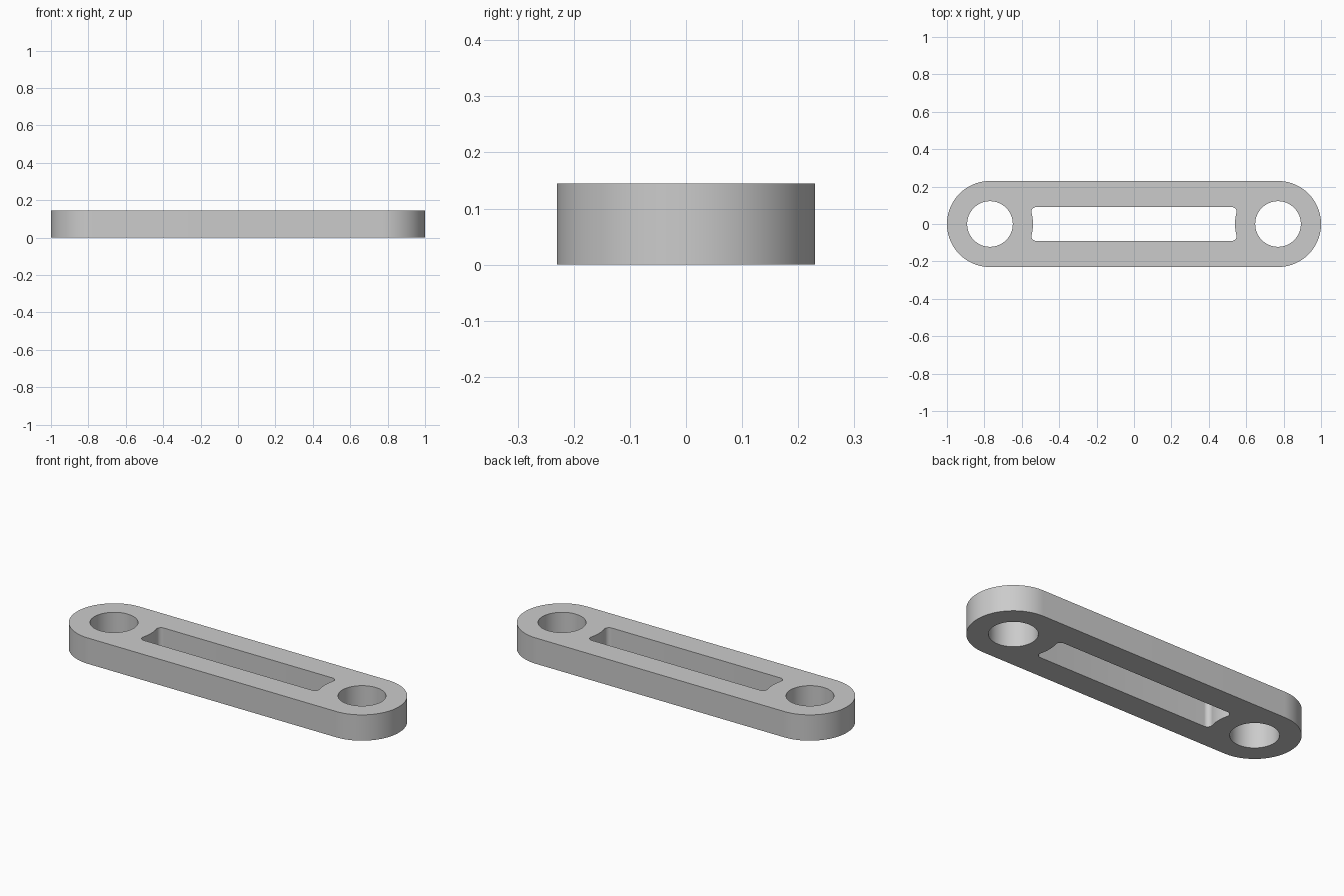
import bpy, bmesh
from math import pi, sin, cos, sqrt, atan2

cube = bpy.data.objects.get("Cube")
if cube:
    bpy.data.objects.remove(cube, do_unlink=True)

HEIGHT = 0.145
HOLE_X = 0.77      # distance of each pin hole from the middle
END_R = 0.23       # rounded end radius, also half the width
HOLE_R = 0.122
SLOT_Y = 0.09      # half width of the slot
FILLET = 0.025     # slot corner radius


def arc(cx, cy, r, a0, a1, n):
    return [(cx + r * cos(a0 + (a1 - a0) * i / n),
             cy + r * sin(a0 + (a1 - a0) * i / n)) for i in range(n + 1)]


def half_turn(points):
    return [(-x, -y) for x, y in points]


# Outer outline: two rounded ends joined by straight sides
end = arc(HOLE_X, 0, END_R, -pi / 2, pi / 2, 48)
outline = end + half_turn(end)

# Pin holes
hole = arc(HOLE_X, 0, HOLE_R, 0, 2 * pi, 64)[:-1]

# Slot: each end bulges inwards, concentric with its hole, with filleted corners
fy = SLOT_Y - FILLET
dx = sqrt((END_R + FILLET) ** 2 - fy ** 2)
fx = HOLE_X - dx
tilt = atan2(fy, dx)
slot_end = (arc(fx, -fy, FILLET, -pi / 2, tilt, 10)
            + arc(HOLE_X, 0, END_R, pi + tilt, pi - tilt, 12)[1:-1]
            + arc(fx, fy, FILLET, -tilt, pi / 2, 10))
slot = slot_end + half_turn(slot_end)

# Fill the profile and extrude it into the link plate
bm = bmesh.new()
edges = []
for loop in (outline, hole, half_turn(hole), slot):
    verts = [bm.verts.new((x, y, 0)) for x, y in loop]
    edges += [bm.edges.new((v, verts[i - 1])) for i, v in enumerate(verts)]
bmesh.ops.triangle_fill(bm, edges=edges, use_beauty=True, normal=(0, 0, 1))
top = bmesh.ops.extrude_face_region(bm, geom=bm.faces[:], use_keep_orig=True)
bmesh.ops.translate(bm, vec=(0, 0, HEIGHT),
                    verts=[g for g in top["geom"] if isinstance(g, bmesh.types.BMVert)])
bmesh.ops.recalc_face_normals(bm, faces=bm.faces[:])
mesh = bpy.data.meshes.new("link_plate")
bm.to_mesh(mesh)
bm.free()

plate = bpy.data.objects.new("link_plate", mesh)
bpy.context.collection.objects.link(plate)

# Plain grey finish
grey = bpy.data.materials.new("light_grey")
grey.use_nodes = True
colour = (0.6, 0.6, 0.6, 1)
grey.diffuse_color = colour
grey.node_tree.nodes["Principled BSDF"].inputs["Base Color"].default_value = colour
mesh.materials.append(grey)

# Smooth round walls, sharp rims
bpy.ops.object.select_all(action="DESELECT")
plate.select_set(True)
bpy.context.view_layer.objects.active = plate
bpy.ops.object.shade_smooth_by_angle(angle=pi / 6)
